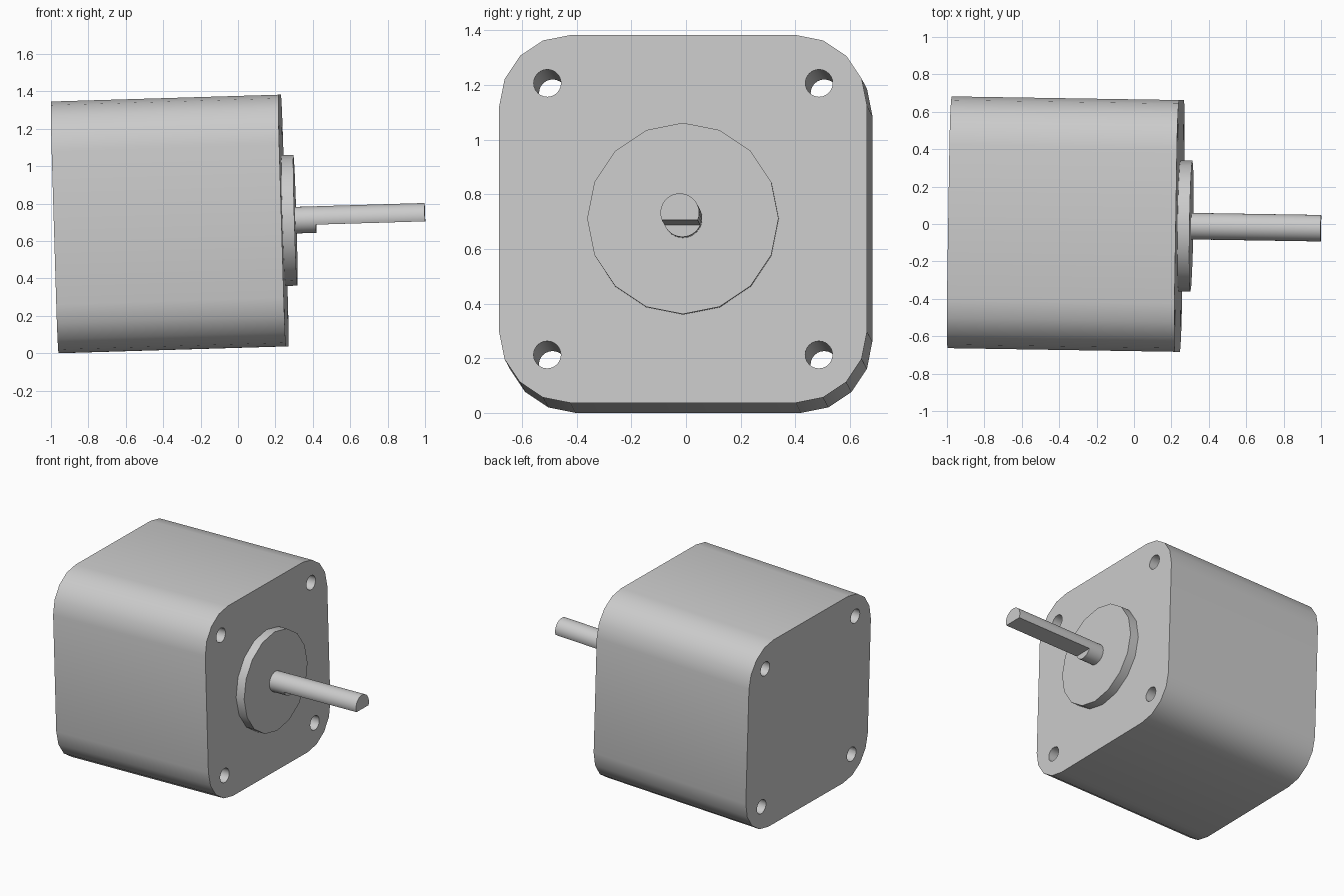
import bpy, bmesh
from math import sin, cos, pi, asin
from mathutils import Matrix, Vector

cube = bpy.data.objects.get("Cube")
if cube:
    bpy.data.objects.remove(cube, do_unlink=True)

# Single grey material
grey = bpy.data.materials.new("light grey metal")
grey.use_nodes = True
COLOUR = (0.6, 0.6, 0.6, 1)
grey.diffuse_color = COLOUR
grey.node_tree.nodes["Principled BSDF"].inputs["Base Color"].default_value = COLOUR

# Motor frame: origin at the front face centre, axis along +x, slightly tilted
FRAME = (Matrix.Translation((0.243, -0.0105, 0.7095))
         @ Matrix.Rotation(-0.016, 4, 'Z') @ Matrix.Rotation(-0.03, 4, 'Y'))
LENGTH, HALF, CORNER = 1.217, 0.673, 0.26
HOLE_OFFSET, HOLE_RADIUS = 0.497, 0.05
SHAFT_RADIUS, FLAT = 0.071, -0.027


def arc(cy, cz, r, start, end, steps):
    return [(cy + r * cos(start + (end - start) * i / steps),
             cz + r * sin(start + (end - start) * i / steps)) for i in range(steps + 1)]


def circle(cy, cz, r, sides):
    return arc(cy, cz, r, 0, 2 * pi, sides)[:-1]


def prism(name, profiles, x0, x1):
    """Extrude closed (y, z) profiles along the motor axis."""
    bm = bmesh.new()
    for points in profiles:
        rings = [[bm.verts.new(FRAME @ Vector((x, y, z))) for y, z in points]
                 for x in (x0, x1)]
        bm.faces.new(rings[0])
        bm.faces.new(rings[1])
        for i in range(len(points)):
            j = (i + 1) % len(points)
            bm.faces.new((rings[0][i], rings[0][j], rings[1][j], rings[1][i]))
    bmesh.ops.recalc_face_normals(bm, faces=bm.faces)
    mesh = bpy.data.meshes.new(name)
    bm.to_mesh(mesh)
    bm.free()
    mesh.materials.append(grey)
    obj = bpy.data.objects.new(name, mesh)
    bpy.context.collection.objects.link(obj)
    return obj


def activate(obj):
    bpy.ops.object.select_all(action='DESELECT')
    obj.select_set(True)
    bpy.context.view_layer.objects.active = obj


# Rounded square body
inner = HALF - CORNER
outline = []
for k, (sy, sz) in enumerate([(1, 1), (-1, 1), (-1, -1), (1, -1)]):
    outline += arc(sy * inner, sz * inner, CORNER, k * pi / 2, (k + 1) * pi / 2, 4)
body = prism("motor_body", [outline], -LENGTH, 0)

# Four bolt holes running right through the body
holes = [circle(sy * HOLE_OFFSET, sz * HOLE_OFFSET, HOLE_RADIUS, 24)
         for sy in (-1, 1) for sz in (-1, 1)]
cutter = prism("hole_cutter", holes, -LENGTH - 0.1, 0.1)
cutter.hide_render = True
cut = body.modifiers.new("bolt_holes", 'BOOLEAN')
cut.operation = 'DIFFERENCE'
cut.solver = 'EXACT'
cut.object = cutter
activate(body)
bpy.ops.object.modifier_apply(modifier=cut.name)
bpy.data.objects.remove(cutter, do_unlink=True)

# Raised pilot disc
disc = prism("pilot_disc", [circle(0, 0, 0.35, 16)], -0.01, 0.064)

# Round shaft root, then the flat-sided length
root = prism("shaft_root", [circle(0, 0, SHAFT_RADIUS, 32)], 0.05, 0.174)
a = asin(FLAT / SHAFT_RADIUS)
shaft = prism("flatted_shaft", [arc(0, 0, SHAFT_RADIUS, a, pi - a, 24)], 0.16, 0.757)

for part in (body, disc, root, shaft):
    activate(part)
    bpy.ops.object.shade_smooth_by_angle(angle=pi / 6)
